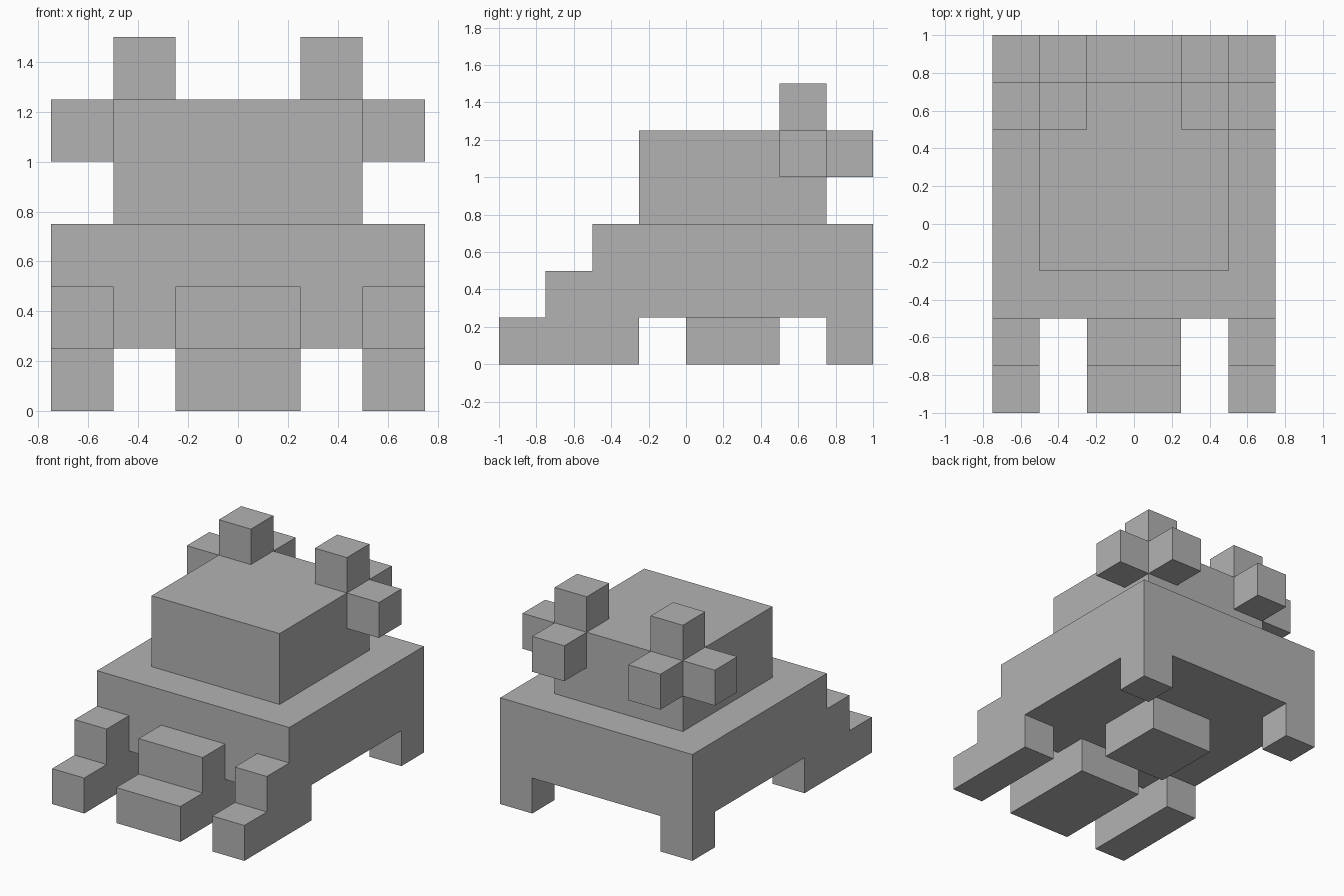
import bpy
import bmesh

U = 0.25  # one block, every part sits on this grid

cube = bpy.data.objects.get("Cube")
if cube:
    bpy.data.objects.remove(cube, do_unlink=True)

grey = bpy.data.materials.new("plain_grey")
grey.use_nodes = True
colour = (0.45, 0.45, 0.45, 1)
grey.diffuse_color = colour
grey.node_tree.nodes["Principled BSDF"].inputs["Base Color"].default_value = colour


def extrude_profile(name, x_range, profile):
    """Extrude a side outline of (y, z) grid points across x_range."""
    x0, x1 = x_range
    bm = bmesh.new()
    face = bm.faces.new([bm.verts.new((x0 * U, y * U, z * U)) for y, z in profile])
    grown = bmesh.ops.extrude_face_region(bm, geom=[face], use_keep_orig=True)
    moved = [v for v in grown["geom"] if isinstance(v, bmesh.types.BMVert)]
    bmesh.ops.translate(bm, verts=moved, vec=((x1 - x0) * U, 0, 0))
    bmesh.ops.recalc_face_normals(bm, faces=bm.faces)
    mesh = bpy.data.meshes.new(name)
    bm.to_mesh(mesh)
    bm.free()
    mesh.materials.append(grey)
    obj = bpy.data.objects.new(name, mesh)
    bpy.context.collection.objects.link(obj)
    return obj


def block(name, x_range, y_range, z_range):
    (y0, y1), (z0, z1) = y_range, z_range
    return extrude_profile(name, x_range, [(y0, z0), (y1, z0), (y1, z1), (y0, z1)])


# Body and head
block("body", (-3, 3), (-2, 4), (1, 3))
block("head", (-2, 2), (-1, 3), (3, 5))

# Support under the middle of the body
block("belly_support", (-1, 1), (0, 2), (0, 1))

# Stepped front feet, reaching back under the body
step = [(-4, 0), (-1, 0), (-1, 1), (-2, 1), (-2, 2), (-3, 2), (-3, 1), (-4, 1)]
extrude_profile("middle_front_foot", (-1, 1), step)

# Paired parts: feet, and three cubes around each rear corner of the head
for side, sign in (("left", 1), ("right", -1)):
    outer = sorted((2 * sign, 3 * sign))
    inner = sorted((sign, 2 * sign))
    extrude_profile(side + "_front_foot", outer, step)
    block(side + "_back_foot", outer, (3, 4), (0, 1))
    block(side + "_top_cube", inner, (2, 3), (5, 6))
    block(side + "_side_cube", outer, (2, 3), (4, 5))
    block(side + "_back_cube", inner, (3, 4), (4, 5))
